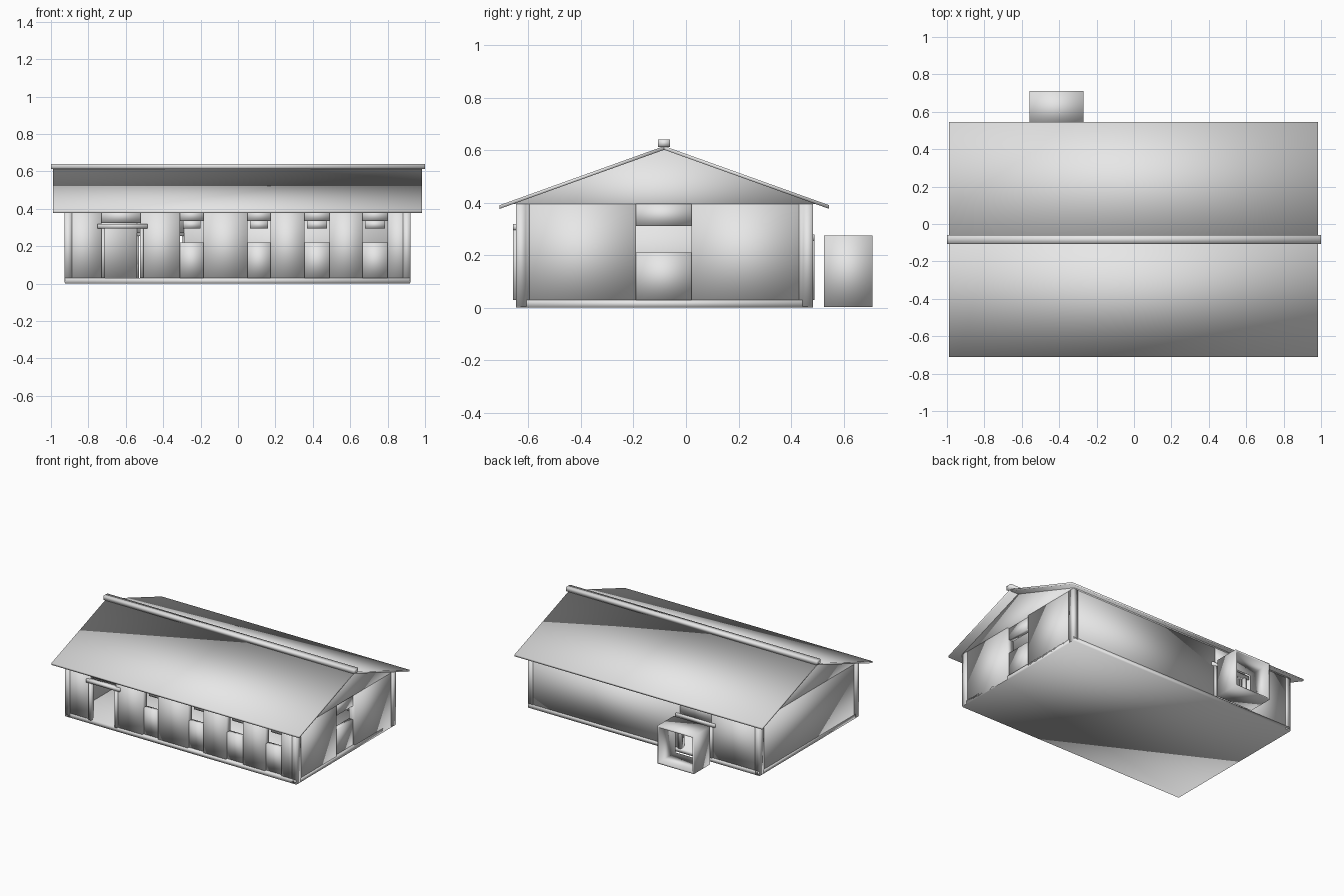
import bpy
import bmesh
from mathutils import Vector

cube = bpy.data.objects.get("Cube")
if cube:
    bpy.data.objects.remove(cube, do_unlink=True)

grey = bpy.data.materials.new("light_grey")
grey.use_nodes = True
grey.diffuse_color = (0.8, 0.8, 0.8, 1)
grey.node_tree.nodes["Principled BSDF"].inputs["Base Color"].default_value = (0.8, 0.8, 0.8, 1)


def prism(name, profile, x0, x1):
    """Extrude a (y, z) profile along x, with soft shading."""
    bm = bmesh.new()
    a = [bm.verts.new((x0, y, z)) for y, z in profile]
    b = [bm.verts.new((x1, y, z)) for y, z in profile]
    bm.faces.new(a)
    bm.faces.new(b)
    n = len(profile)
    for i in range(n):
        j = (i + 1) % n
        bm.faces.new((a[i], a[j], b[j], b[i]))
    bmesh.ops.recalc_face_normals(bm, faces=bm.faces)
    for f in bm.faces:
        f.smooth = True
    mesh = bpy.data.meshes.new(name)
    bm.to_mesh(mesh)
    bm.free()
    mesh.materials.append(grey)
    ob = bpy.data.objects.new(name, mesh)
    bpy.context.collection.objects.link(ob)
    return ob


def box(name, x, y, z):
    return prism(name, [(y[0], z[0]), (y[1], z[0]), (y[1], z[1]), (y[0], z[1])], *x)


# Overall plan
LEFT, RIGHT = -0.925, 0.92
FRONT, BACK = -0.645, 0.48
TOP, FLOOR, WALL = 0.395, 0.03, 0.05
SILL = 0.22
RECESS = 0.015

# Floor slab
box("floor_slab", (LEFT, RIGHT), (FRONT - 0.003, BACK + 0.003), (0, FLOOR))

# Front wall: piers between the door and four windows
door = (-0.73, -0.52)
windows = [(-0.31, -0.185), (0.05, 0.175), (0.355, 0.49), (0.665, 0.80)]
edge = LEFT
for gap in [door] + windows + [(RIGHT, RIGHT)]:
    box("front_pier", (edge, gap[0]), (FRONT, FRONT + WALL), (0.005, TOP))
    edge = gap[1]
box("front_door_header", door, (FRONT + RECESS, FRONT + WALL), (0.325, TOP))
for x0, x1 in windows:
    box("window_sill_panel", (x0, x1), (FRONT + RECESS, FRONT + WALL), (FLOOR, SILL))
    box("window_header", (x0, x1), (FRONT + RECESS, FRONT + WALL), (0.335, TOP))
    box("window_lintel", (x0 + 0.015, x1 - 0.015), (FRONT + WALL, FRONT + 0.09), (0.295, 0.335))

# Back wall with its doorway
back_door = (-0.54, -0.29)
wall_y = (BACK - WALL, BACK)
box("back_wall_short", (LEFT, back_door[0]), wall_y, (0.005, TOP))
box("back_wall_long", (back_door[1], RIGHT), wall_y, (0.005, TOP))
box("back_door_header", back_door, wall_y, (0.27, TOP))

# End walls, one solid and one with a window
inner = (FRONT + WALL, BACK - WALL)
box("plain_end_wall", (LEFT, LEFT + WALL), inner, (0.005, TOP))
gap = (-0.19, 0.02)
end_x = (RIGHT - WALL, RIGHT)
box("end_pier_front", end_x, (inner[0], gap[0]), (0.005, TOP))
box("end_pier_back", end_x, (gap[1], inner[1]), (0.005, TOP))
inset_x = (RIGHT - WALL, RIGHT - RECESS)
box("end_window_sill", inset_x, gap, (FLOOR, 0.21))
box("end_window_header", inset_x, gap, (0.31, TOP))

# Corner posts
for x in (LEFT - 0.003, RIGHT - 0.037):
    for y in (FRONT - 0.003, BACK - 0.037):
        box("corner_post", (x, x + 0.04), (y, y + 0.04), (0.005, TOP))


def door_frame(prefix, x, y, top):
    """Two slim posts under a wider lintel."""
    for px in x:
        box(prefix + "_post", (px - 0.01, px + 0.01), y, (FLOOR, top))
    box(prefix + "_lintel", (x[0] - 0.03, x[1] + 0.03), y, (top, top + 0.024))


door_frame("front_door", (-0.72, -0.515), (FRONT - 0.013, FRONT + 0.02), 0.295)
door_frame("back_door", back_door, (BACK - 0.02, BACK + 0.01), 0.255)

# Hollow entrance surround standing behind the back doorway, open at both ends
bm = bmesh.new()
rings = []
for y in (0.525, 0.71):
    for inset in (0, 0.012):
        x0, x1, z0, z1 = -0.56 + inset, -0.27 - inset, 0.003 + inset, 0.275 - inset
        rings.append([bm.verts.new(Vector((x, y, z)))
                      for x, z in ((x0, z0), (x1, z0), (x1, z1), (x0, z1))])
near_out, near_in, far_out, far_in = rings
for p, q in ((near_out, far_out), (far_out, far_in), (far_in, near_in), (near_in, near_out)):
    for i in range(4):
        j = (i + 1) % 4
        bm.faces.new((p[i], p[j], q[j], q[i]))
bmesh.ops.recalc_face_normals(bm, faces=bm.faces)
for f in bm.faces:
    f.smooth = True
mesh = bpy.data.meshes.new("entrance_surround")
bm.to_mesh(mesh)
bm.free()
mesh.materials.append(grey)
bpy.context.collection.objects.link(bpy.data.objects.new("entrance_surround", mesh))

# Gabled loft, roof slopes and ridge beam
RIDGE_Y, RIDGE_Z = -0.083, 0.615
prism("gable_loft", [(-0.665, TOP), (0.50, TOP), (RIDGE_Y, 0.602)], LEFT, RIGHT)
for name, eave in (("front_roof_slope", -0.71), ("back_roof_slope", 0.545)):
    prism(name, [(eave, 0.39), (RIDGE_Y, RIDGE_Z), (RIDGE_Y, RIDGE_Z - 0.014), (eave, 0.376)],
          -0.99, 0.985)
box("ridge_beam", (-1, 1), (-0.106, -0.06), (0.612, 0.64))
